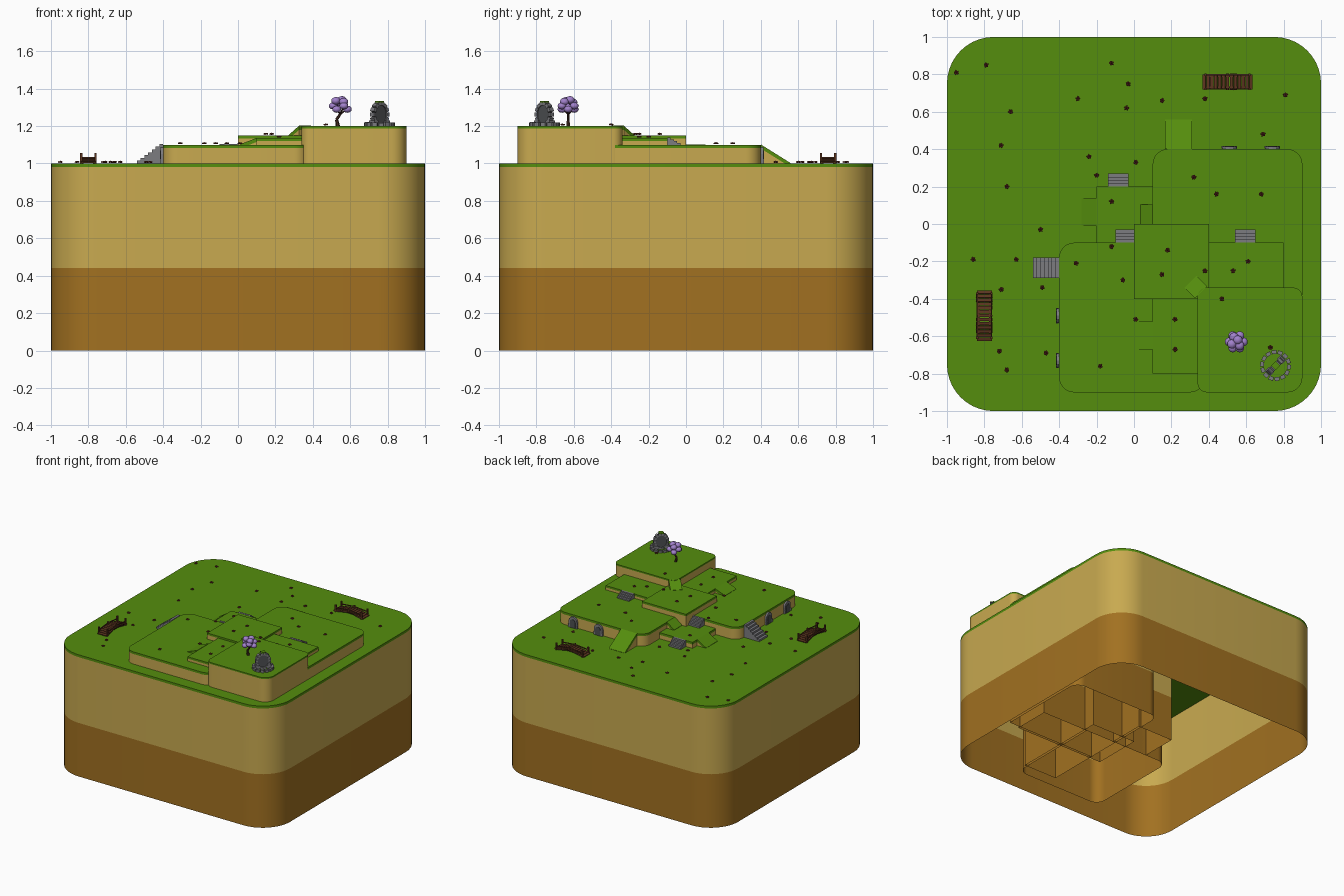
import bpy, bmesh, math, random
from mathutils import Vector, Matrix

if "Cube" in bpy.data.objects:
    bpy.data.objects.remove(bpy.data.objects["Cube"], do_unlink=True)
random.seed(4)


def material(name, *rgb):
    m = bpy.data.materials.new(name)
    m.use_nodes = True
    m.diffuse_color = (*rgb, 1)
    m.node_tree.nodes["Principled BSDF"].inputs["Base Color"].default_value = (*rgb, 1)
    return m


GRASS = material("grass green", .09, .27, .004)
SAND = material("sand", .58, .4, .08)
EARTH = material("brown earth", .36, .165, .015)
STONE = material("light stone", .2, .2, .215)
SLATE = material("dark stone", .075, .08, .085)
WOOD = material("wood", .11, .036, .014)
BARK = material("dark bark", .05, .02, .012)
BLOSSOM = material("purple blossom", .36, .22, .6)
PETAL = material("red petal", .17, .025, .018)


def finish(bm, name, *mats, smooth=False):
    mesh = bpy.data.meshes.new(name)
    bm.to_mesh(mesh)
    bm.free()
    for m in mats:
        mesh.materials.append(m)
    ob = bpy.data.objects.new(name, mesh)
    bpy.context.collection.objects.link(ob)
    if smooth:
        bpy.ops.object.select_all(action='DESELECT')
        ob.select_set(True)
        bpy.context.view_layer.objects.active = ob
        bpy.ops.object.shade_smooth_by_angle(angle=math.radians(35))
    return ob


def loft(bm, a, b, mat=0, caps=True):
    """Walls between two equal rings, with optional end caps."""
    va, vb = [bm.verts.new(p) for p in a], [bm.verts.new(p) for p in b]
    n = len(va)
    faces = [bm.faces.new((va[i], va[(i + 1) % n], vb[(i + 1) % n], vb[i])) for i in range(n)]
    if caps:
        faces += [bm.faces.new(va[::-1]), bm.faces.new(vb)]
        bmesh.ops.recalc_face_normals(bm, faces=faces)
    for f in faces:
        f.material_index = mat


def box(bm, centre, size, rot=Matrix(), mat=0):
    before = set(bm.faces)
    bmesh.ops.create_cube(bm, size=1, matrix=Matrix.Translation(centre) @ rot @ Matrix.Diagonal((*size, 1)))
    for f in set(bm.faces) - before:
        f.material_index = mat


def ball(bm, centre, size, mat=0, detail=1):
    before = set(bm.faces)
    bmesh.ops.create_icosphere(bm, subdivisions=detail, radius=1,
                               matrix=Matrix.Translation(centre) @ Matrix.Diagonal((*size, 1)))
    for f in set(bm.faces) - before:
        f.material_index = mat


def outline(x0, x1, y0, y1, radii):
    """Counter-clockwise rectangle; radii start at the front -x corner."""
    pts = []
    corners = ((x0, y0, 1, 1), (x1, y0, -1, 1), (x1, y1, -1, -1), (x0, y1, 1, -1))
    for k, ((x, y, sx, sy), r) in enumerate(zip(corners, radii)):
        n = 10 if r else 0
        for i in range(n + 1):
            t = math.pi * (1 + k / 2) + (math.pi / 2 * i / n if n else 0)
            pts.append((x + r * (sx + math.cos(t)), y + r * (sy + math.sin(t))))
    return pts


def terrace(name, rect, radii, top, turf, bottom):
    """Open-bottomed earth walls under a grass slab."""
    pts = outline(*rect, radii)
    at = lambda z: [(x, y, z) for x, y in pts]
    bm = bmesh.new()
    seam = max(bottom, .44)
    if bottom < seam:
        loft(bm, at(bottom), at(seam), 2, caps=False)
    loft(bm, at(seam), at(top - turf), 1, caps=False)
    loft(bm, at(top - turf), at(top), 0)
    finish(bm, name, GRASS, SAND, EARTH, smooth=True)


# Ground block and the stepped terraces
R = .08
SQUARE = (0, 0, 0, 0)
terraces = {
    "ground_block": ((-1, 1, -1, 1), (.25,) * 4, 1, .02, 0),
    "front_left_terrace": ((-.4, .38, -.9, -.1), (R, R, 0, R), 1.1, .018, .07),
    "back_terrace": ((.1, .9, -.38, .4), (0, 0, R, R), 1.1, .018, .07),
    "low_terrace": ((-.2, .12, -.1, .2), SQUARE, 1.05, .018, .07),
    "middle_terrace": ((0, .4, -.4, 0), SQUARE, 1.15, .016, .07),
    "front_step_terrace": ((.1, .4, -.8, -.38), SQUARE, 1.135, .016, .07),
    "side_step_terrace": ((.38, .8, -.4, -.1), SQUARE, 1.135, .016, .07),
    "high_terrace": ((.34, .9, -.9, -.34), (.05, R, .05, .05), 1.2, .012, .97),
}
for name, spec in terraces.items():
    terrace(name, *spec)


def height(x, y):
    return max(s[2] for s in terraces.values()
               if s[0][0] <= x <= s[0][1] and s[0][2] <= y <= s[0][3])


def sweep(bm, profile, low, angle, width, mat=0):
    """Extrude a (run, z) profile sideways, running uphill from the point low."""
    spin = Matrix.Translation((*low, 0)) @ Matrix.Rotation(math.radians(angle), 4, 'Z')
    side = lambda w: [spin @ Vector((u, w, z)) for u, z in profile]
    loft(bm, side(-width / 2), side(width / 2), mat)


# Grass ramps: low edge centre, uphill angle, run, width, low and high level
ramps = [((.238, .56), -90, .16, .145, 1, 1.1), ((-.28, .065), 0, .08, .15, 1, 1.05),
         ((.035, .053), 0, .065, .105, 1.05, 1.1), ((.01, -.595), 0, .09, .15, 1.1, 1.135),
         ((.302, -.308), -45, .08, .09, 1.15, 1.2)]
for i, (low, angle, run, width, z0, z1) in enumerate(ramps):
    bm = bmesh.new()
    t = .02
    cut = run * t / (z1 - z0)
    sweep(bm, [(0, z0), (cut, z0), (run, z1 - t), (run, z1 + .002), (0, z0 + .002)], low, angle, width)
    sweep(bm, [(cut, z0 - .01), (run, z0 - .01), (run, z1 - t), (cut, z0)], low, angle, width, 1)
    finish(bm, f"grass_ramp_{i + 1}", GRASS, SAND)

# Stone stairs
stairs = [((-.54, -.235), 0, .14, .11, 1, 1.105, 7), ((-.085, .27), -90, .07, .11, 1, 1.052, 4),
          ((-.05, -.03), -90, .07, .1, 1.05, 1.105, 4), ((.595, -.03), -90, .07, .11, 1.1, 1.138, 4)]
for i, (low, angle, run, width, z0, z1, n) in enumerate(stairs):
    bm = bmesh.new()
    profile = [(run, z0), (0, z0)]
    for k in range(n):
        z = z0 + (z1 - z0) * (k + 1) / n
        profile += [(run * k / n, z), (run * (k + 1) / n, z)]
    sweep(bm, profile, low, angle, width)
    finish(bm, f"stone_stairs_{i + 1}", STONE)


# Arched stone doorways set against the terrace walls
def doorway(name, x, y, angle):
    bm = bmesh.new()
    spin = Matrix.Translation((x, y, 1)) @ Matrix.Rotation(math.radians(angle), 4, 'Z')
    for half, tall, depth, mat in ((.038, .05, .014, 0), (.024, .045, .018, 1)):
        arch = [(-half, 0), (half, 0)]
        arch += [(half * math.cos(t * math.pi / 6), tall + half * math.sin(t * math.pi / 6)) for t in range(7)]
        loft(bm, [spin @ Vector((u, .002, z)) for u, z in arch],
             [spin @ Vector((u, -depth, z)) for u, z in arch], mat)
    for s in (-1, 1):
        box(bm, spin @ Vector((s * .034, -.01, .012)), (.014, .014, .024), spin.to_3x3().to_4x4())
    finish(bm, name, STONE, SLATE)


for i, u in enumerate((.51, .74)):
    doorway(f"back_doorway_{i + 1}", u, .4, 180)
for i, v in enumerate((-.49, -.73)):
    doorway(f"side_doorway_{i + 1}", -.4, v, -90)


# Small arched plank bridges
def bridge(name, x, y, angle):
    bm = bmesh.new()
    n, length = 13, .25
    rise = lambda u: 1.008 + .022 * math.cos(math.pi * u / length)
    for k in range(n):
        u = (k / (n - 1) - .5) * length
        tilt = Matrix.Rotation(.27 * math.sin(math.pi * u / length), 4, 'Y')
        box(bm, (u, 0, rise(u)), (.017, random.uniform(.078, .09), .008), tilt)
    for s in (-1, 1):
        for e in (-1, 1):
            box(bm, (e * .118, s * .038, 1.028), (.012, .012, .056))
            box(bm, (e * .06, s * .038, 1.038), (.115, .006, .007), Matrix.Rotation(e * .09, 4, 'Y'))
        box(bm, (0, s * .038, 1.04), (.009, .009, .03))
        for e in (-1, 0, 1):
            box(bm, (e * .075, s * .03, rise(e * .075) - .01), (.08, .008, .012),
                Matrix.Rotation(e * .2, 4, 'Y'), 1)
    bm.transform(Matrix.Translation((x, y, 0)) @ Matrix.Rotation(math.radians(angle), 4, 'Z'))
    finish(bm, name, WOOD, BARK)


bridge("back_bridge", .5, .76, 0)
bridge("side_bridge", -.8, -.49, 90)

# Blossom tree
root = Vector((.535, -.63, 1.195))


def limb(bm, a, b, r0, r1):
    d = b - a
    bmesh.ops.create_cone(bm, cap_ends=True, segments=6, radius1=r0, radius2=r1, depth=d.length,
                          matrix=Matrix.Translation((a + b) / 2) @ d.to_track_quat('Z', 'Y').to_matrix().to_4x4())


bm = bmesh.new()
knee, fork = root + Vector((-.008, 0, .04)), root + Vector((.012, 0, .07))
limb(bm, root, knee, .012, .008)
limb(bm, knee, fork, .008, .007)
crown = bmesh.new()
for k in range(6):
    t = k * math.pi / 3
    tip = root + Vector((.012 + .038 * math.cos(t), .038 * math.sin(t), .095 + .018 * (k % 2)))
    limb(bm, fork, tip, .005, .003)
    ball(crown, tip, (.024, .024, .019), detail=2)
for dx, dy, dz in ((.02, .01, .145), (-.012, -.012, .14), (.03, -.02, .135), (0, .025, .132)):
    ball(crown, root + Vector((dx, dy, dz)), (.025, .025, .021), detail=2)
finish(bm, "tree_trunk", BARK)
finish(crown, "tree_crown", BLOSSOM, smooth=True)

# Standing stone gate inside a ring of stones
bm = bmesh.new()
turn = Matrix.Rotation(math.radians(45), 4, 'Z')
place = Matrix.Translation((.757, -.757, 1.2)) @ turn
oval = [(.046 * math.cos(k * math.pi / 10), .062 + .054 * math.sin(k * math.pi / 10)) for k in range(20)]
loft(bm, [(u, -.008, z) for u, z in oval], [(u, .008, z) for u, z in oval], 1)
for k in range(14):
    t = k * math.pi / 7
    box(bm, (.05 * math.cos(t), 0, .062 + .058 * math.sin(t)), (.018, .03, .021), Matrix.Rotation(-t, 4, 'Y'))
    box(bm, (.072 * math.cos(t), .072 * math.sin(t), .008), (.02, .026, random.uniform(.016, .026)),
        Matrix.Rotation(t, 4, 'Z'))
for s in (-1, 1):
    box(bm, (s * .045, 0, .015), (.03, .04, .03))
box(bm, (0, 0, .131), (.036, .034, .008), mat=2)
bm.transform(place)
finish(bm, "stone_gate", STONE, SLATE, GRASS)

# Scattered flowers, given in rows from the back to the front
spots = [(-.95, .81), (-.79, .85), (-.12, .86), (-.03, .75), (-.04, .62), (-.3, .67), (-.66, .6),
         (-.71, .42), (.15, .66), (.38, .67), (.81, .69), (.69, .48), (-.24, .36), (-.2, .26),
         (.01, .33), (-.68, .2), (-.12, .12), (.32, .25), (.44, .16), (.68, .16), (-.5, -.03),
         (-.86, -.19), (-.63, -.19), (-.71, -.35), (-.49, -.34), (-.31, -.21), (-.12, -.12),
         (-.06, -.3), (.18, -.14), (.15, -.27), (.38, -.25), (.53, -.25), (.61, -.2), (.47, -.4),
         (.01, -.51), (.22, -.51), (.22, -.67), (-.18, -.76), (-.72, -.68), (-.68, -.78),
         (-.47, -.69), (.73, -.66)]
bm = bmesh.new()
for x, y in spots:
    z, spin = height(x, y), random.uniform(0, 1)
    for k in range(5):
        t = spin + k * math.tau / 5
        ball(bm, (x + .008 * math.cos(t), y + .008 * math.sin(t), z + .008), (.006, .006, .005))
    ball(bm, (x, y, z + .009), (.005, .005, .006), 1)
finish(bm, "flowers", PETAL, BARK)
